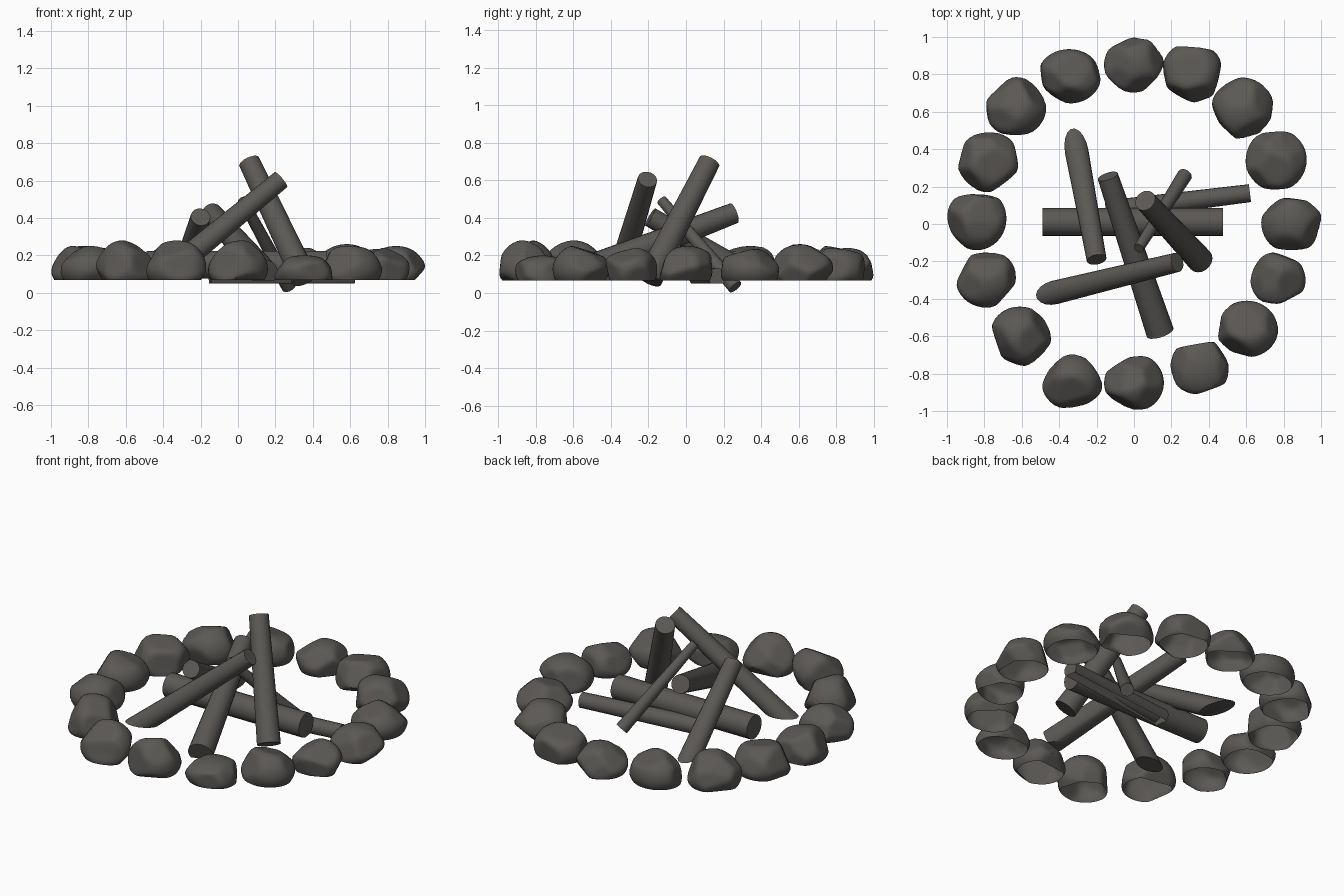
import bpy, bmesh, math, random
from mathutils import Vector

if "Cube" in bpy.data.objects:
    bpy.data.objects.remove(bpy.data.objects["Cube"])

random.seed(7)


def material(name, rgb):
    m = bpy.data.materials.new(name)
    m.diffuse_color = (*rgb, 1)
    m.use_nodes = True
    m.node_tree.nodes["Principled BSDF"].inputs["Base Color"].default_value = m.diffuse_color
    return m


CHAR = material("charcoal grey", (0.105, 0.098, 0.09))
EMBER = material("ember orange", (0.45, 0.12, 0.02))


def finish(bm, name, angle):
    me = bpy.data.meshes.new(name)
    bm.to_mesh(me)
    bm.free()
    me.materials.append(CHAR)
    me.materials.append(EMBER)
    ob = bpy.data.objects.new(name, me)
    bpy.context.collection.objects.link(ob)
    bpy.ops.object.select_all(action='DESELECT')
    ob.select_set(True)
    bpy.context.view_layer.objects.active = ob
    bpy.ops.object.shade_smooth_by_angle(angle=math.radians(angle))
    return ob


def cut_below(bm, z, cap):
    geom = bm.verts[:] + bm.edges[:] + bm.faces[:]
    res = bmesh.ops.bisect_plane(bm, geom=geom, plane_co=(0, 0, z),
                                 plane_no=(0, 0, 1), clear_inner=True)
    if cap:
        edges = [e for e in res['geom_cut'] if isinstance(e, bmesh.types.BMEdge)]
        if edges:
            bmesh.ops.holes_fill(bm, edges=edges, sides=0)


# Stone: ball flattened by random planes, fitted to its size, open at the ground
def stone(name, x, y, hx, hy, top):
    bm = bmesh.new()
    bmesh.ops.create_icosphere(bm, subdivisions=4, radius=1)
    planes = []
    for _ in range(11):
        n = Vector((random.gauss(0, 1), random.gauss(0, 1), random.gauss(0.2, 0.7)))
        planes.append((n.normalized(), random.uniform(0.76, 0.92)))
    for v in bm.verts:
        d = v.co.normalized()
        r = 1.0
        for n, k in planes:
            c = d.dot(n)
            if c > 0:
                r = min(r, k / c)
        v.co = d * r
    bmesh.ops.smooth_vert(bm, verts=bm.verts, factor=0.5,
                          use_axis_x=True, use_axis_y=True, use_axis_z=True)
    lo = [min(v.co[i] for v in bm.verts) for i in range(3)]
    hi = [max(v.co[i] for v in bm.verts) for i in range(3)]
    zc = 0.125
    for v in bm.verts:
        px = x + hx * (2 * (v.co.x - lo[0]) / (hi[0] - lo[0]) - 1)
        py = y + hy * (2 * (v.co.y - lo[1]) / (hi[1] - lo[1]) - 1)
        pz = zc + (v.co.z / hi[2] * (top - zc) if v.co.z > 0 else v.co.z * 0.12)
        v.co = (px, py, pz)
    cut_below(bm, 0.068, False)
    finish(bm, name, 40)


STONES = [
    (0, .85, .16, .147, .24), (-.34, .79, .16, .145, .25), (-.63, .63, .16, .155, .26),
    (-.78, .33, .16, .16, .25), (-.84, .01, .158, .15, .25), (-.79, -.3, .158, .147, .25),
    (-.6, -.6, .158, .158, .28), (-.33, -.84, .16, .143, .28), (0, -.85, .16, .143, .28),
    (.35, -.77, .155, .14, .2), (.61, -.56, .16, .15, .25), (.77, -.29, .147, .137, .24),
    (.84, 0, .16, .14, .25), (.76, .34, .163, .155, .235), (.58, .62, .163, .163, .26),
    (.31, .8, .155, .15, .24),
]
for i, s in enumerate(STONES):
    stone(f"ring_stone_{i + 1}", *s)


# Log: tapered rod from low to high end, optionally trimmed flat at the ground
def log(name, low, high, r_low, r_high, cut=None, cap=True, embers=False, extend=0.0):
    low, high = Vector(low), Vector(high)
    axis = (high - low).normalized()
    low = low - axis * extend
    length = (high - low).length
    quat = axis.to_track_quat('Z', 'Y')
    n = 18
    bm = bmesh.new()
    rings = []
    for t in (0, 1 - 0.006 / length, 1):
        r = r_low + (r_high - r_low) * t
        rings.append([bm.verts.new(low + axis * length * t + quat @ Vector(
            (r * math.cos(2 * math.pi * k / n), r * math.sin(2 * math.pi * k / n), 0)))
            for k in range(n)])
    for j in range(2):
        for k in range(n):
            f = bm.faces.new((rings[j][k], rings[j][(k + 1) % n],
                              rings[j + 1][(k + 1) % n], rings[j + 1][k]))
            # glowing flecks along the rim of the raised end
            if embers and j == 1 and k % 3 == 0:
                f.material_index = 1
    bm.faces.new(rings[0][::-1])
    bm.faces.new(rings[2])
    if cut is not None:
        cut_below(bm, cut, cap)
    bmesh.ops.recalc_face_normals(bm, faces=bm.faces)
    finish(bm, name, 35)


# Logs lying on the ground
log("flat_log", (-.49, .01, .15), (.475, .01, .15), .075, .075)
log("thin_flat_log", (-.15, .07, .085), (.62, .165, .085), .055, .048, cut=.05, cap=False)
# Leaning logs
log("left_leaning_log", (-.305, .38, .07), (-.2, -.19, .405), .066, .053,
    cut=.068, embers=True, extend=.2)
log("front_leaning_log", (-.42, -.365, .07), (.23, -.205, .605), .066, .052,
    cut=.068, embers=True, extend=.2)
log("long_leaning_log", (.14, -.58, .105), (-.14, .255, .425), .075, .056, cut=.066)
log("tall_leaning_log", (.355, -.195, .075), (.06, .125, .70), .07, .058, embers=True)
log("thin_leaning_stick", (.272, .262, .032), (.025, -.13, .495), .04, .028)
